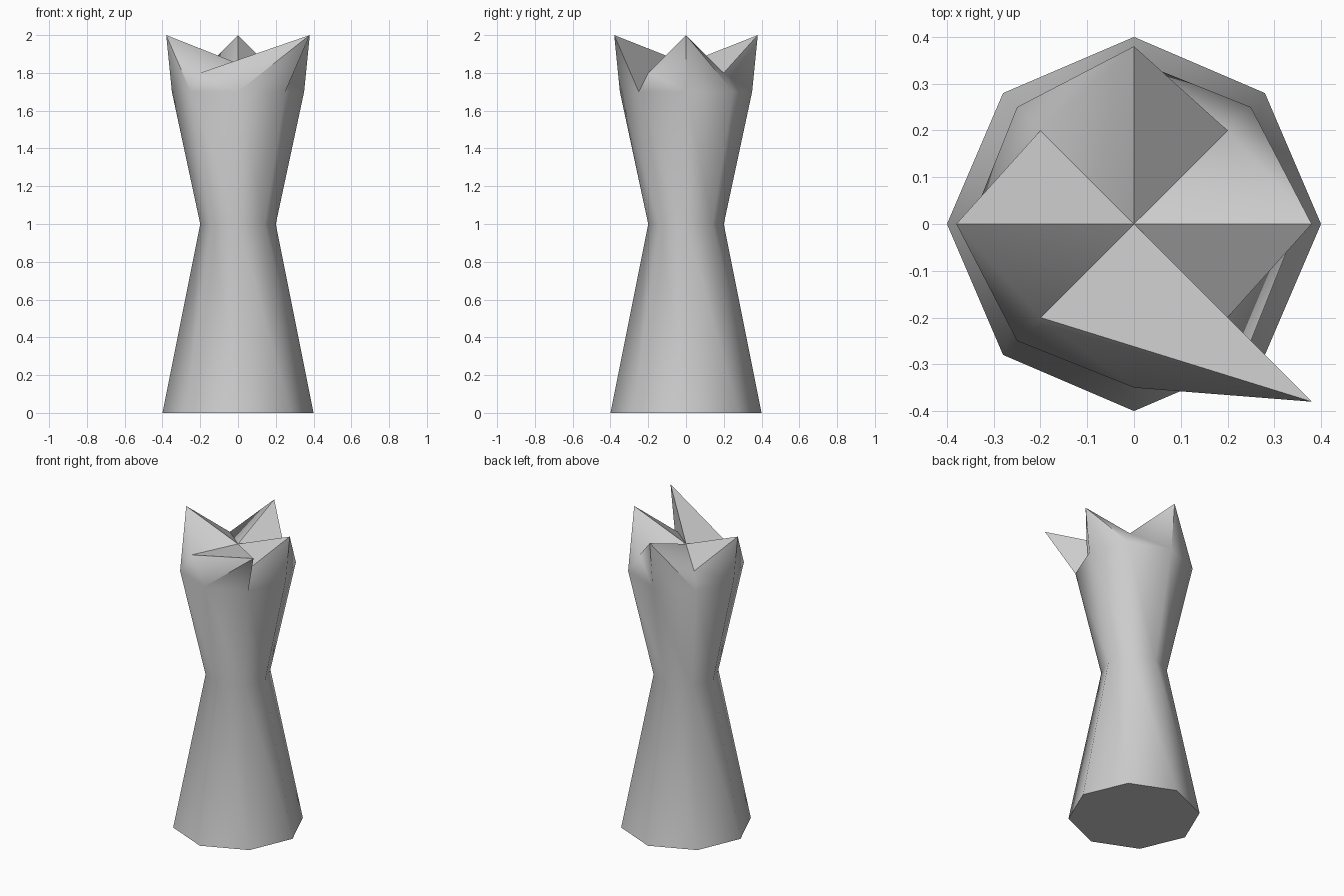
import bpy, bmesh
from mathutils import Vector

if "Cube" in bpy.data.objects:
    bpy.data.objects.remove(bpy.data.objects["Cube"])

AXES = [(1, 0), (1, 1), (0, 1), (-1, 1), (-1, 0), (-1, -1), (0, -1), (1, -1)]


def ring(straight, diagonal, z_straight, z_diagonal):
    """Eight points; straight ones lie on the axes, diagonal ones between them."""
    pts = []
    for i, (x, y) in enumerate(AXES):
        r, z = (diagonal, z_diagonal) if i % 2 else (straight, z_straight)
        pts.append(Vector((x * r, y * r, z)))
    return pts


# Profile: base, waist, shoulder and jagged crown
rings = [ring(0.40, 0.28, 0, 0),
         ring(0.20, 0.14, 1, 1),
         ring(0.35, 0.25, 1.7, 1.7),
         ring(0.38, 0.20, 2.0, 1.8)]
# Front crown point flicks out to the right corner
rings[3][6] = Vector((0.38, -0.38, 2.0))

bm = bmesh.new()
loops = [[bm.verts.new(p) for p in r] for r in rings]

# Sides
for low, high in zip(loops, loops[1:]):
    for k in range(8):
        n = (k + 1) % 8
        bm.faces.new((low[k], low[n], high[k]))
        bm.faces.new((low[n], high[n], high[k]))

# Flat base and folded top meeting at a sunken centre
bm.faces.new(reversed(loops[0]))
centre = bm.verts.new((0, 0, 1.85))
top = loops[-1]
for k in range(8):
    bm.faces.new((top[k], top[(k + 1) % 8], centre))

mesh = bpy.data.meshes.new("waisted_tower")
bm.to_mesh(mesh)
bm.free()
tower = bpy.data.objects.new("waisted_tower", mesh)
bpy.context.collection.objects.link(tower)

# Smooth sides, crisp base and crown
bpy.context.view_layer.objects.active = tower
tower.select_set(True)
bpy.ops.object.shade_smooth_by_angle(angle=0.87)
